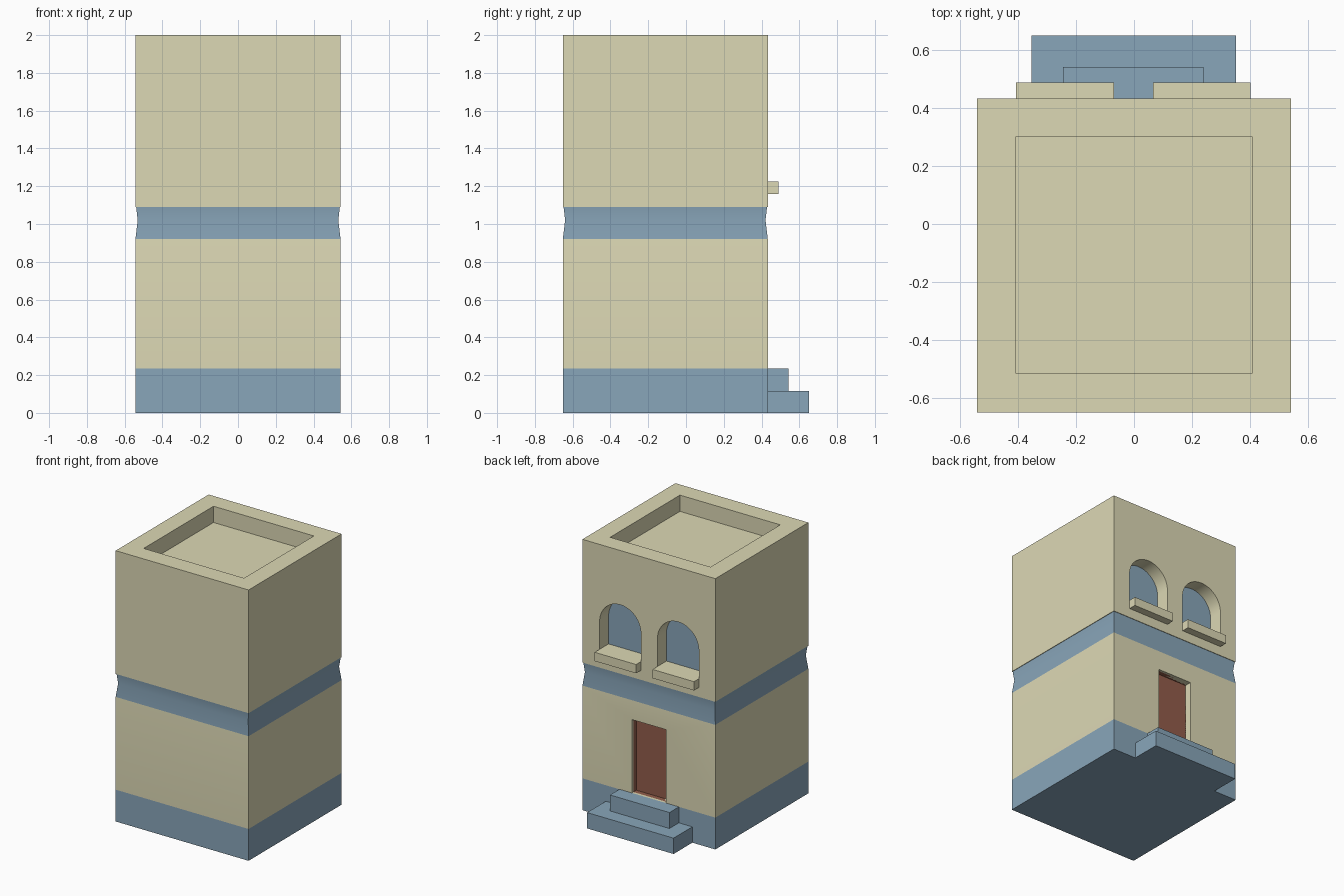
import bpy, bmesh
from math import pi, cos, sin, radians

if "Cube" in bpy.data.objects:
    bpy.data.objects.remove(bpy.data.objects["Cube"])

HALF, Y0, Y1 = 0.543, -0.652, 0.433      # wall limits
STEP_H, SILL_Z = 0.235, 1.225


def material(name, rgb):
    m = bpy.data.materials.new(name)
    m.diffuse_color = (*rgb, 1)
    m.use_nodes = True
    m.node_tree.nodes["Principled BSDF"].inputs["Base Color"].default_value = m.diffuse_color
    return m


STONE = material("cream_stone", (0.72, 0.69, 0.46))
BLUE = material("blue_stone", (0.25, 0.38, 0.49))
WOOD = material("brown_wood", (0.29, 0.11, 0.07))


def finish(name, bm, *mats):
    bmesh.ops.recalc_face_normals(bm, faces=bm.faces)
    me = bpy.data.meshes.new(name)
    bm.to_mesh(me)
    bm.free()
    for m in mats:
        me.materials.append(m)
    ob = bpy.data.objects.new(name, me)
    bpy.context.collection.objects.link(ob)
    return ob


def prism(name, outline, y0, y1, mat):
    """Extrude an x-z outline from y0 to y1 (a single face if equal)."""
    bm = bmesh.new()
    face = bm.faces.new([bm.verts.new((x, y0, z)) for x, z in outline])
    if y0 != y1:
        ext = bmesh.ops.extrude_face_region(bm, geom=[face])["geom"]
        bmesh.ops.translate(bm, vec=(0, y1 - y0, 0),
                            verts=[v for v in ext if isinstance(v, bmesh.types.BMVert)])
    return finish(name, bm, mat)


def box(name, x0, x1, y0, y1, z0, z1, mat):
    return prism(name, [(x0, z0), (x1, z0), (x1, z1), (x0, z1)], y0, y1, mat)


def arch(cx, r, z0, spring, n=32):
    arc = [(cx + r * cos(pi * i / n), spring + r * sin(pi * i / n)) for i in range(n + 1)]
    return [(cx - r, z0), (cx + r, z0)] + arc


# Tower walls: stacked rings (height, inset), one material per storey or band
rings = [(0, 0), (STEP_H, 0), (0.92, 0), (1.02, 0.012), (1.09, 0.004), (1.09, 0), (2, 0)]
band_mats = [1, 0, 1, 1, 0, 0]
bm = bmesh.new()
loops = []
for z, d in rings:
    a, f, b = HALF - d, Y0 + d, Y1 - d
    loops.append([bm.verts.new((x, y, z)) for x, y in ((-a, f), (a, f), (a, b), (-a, b))])
for lo, hi, m in zip(loops, loops[1:], band_mats):
    for i in range(4):
        j = (i + 1) % 4
        bm.faces.new((lo[i], lo[j], hi[j], hi[i])).material_index = m
bm.faces.new(loops[0]).material_index = 1
bm.faces.new(loops[-1])
tower = finish("tower", bm, STONE, BLUE)

# Recesses for roof, doorway and arched windows
cutters = [box("roof_cutter", -0.41, 0.41, -0.515, 0.30, 1.88, 2.2, STONE),
           box("door_cutter", -0.14, 0.14, Y1 - 0.1, Y1 + 0.2, STEP_H, 0.777, STONE)]
for side, cx in (("left", -0.239), ("right", 0.234)):
    shape = arch(cx, 0.169, SILL_Z, 1.43)
    cutters.append(prism(side + "_window_cutter", shape, Y1 - 0.108, Y1 + 0.2, STONE))
    prism(side + "_window_pane", shape, Y1 - 0.105, Y1 - 0.105, BLUE)
    box(side + "_window_sill", cx - 0.169, cx + 0.169, Y1, 0.49, 1.16, SILL_Z, STONE)

bpy.context.view_layer.objects.active = tower
tower.select_set(True)
for c in cutters:
    mod = tower.modifiers.new(c.name, 'BOOLEAN')
    mod.operation, mod.solver, mod.object = 'DIFFERENCE', 'EXACT', c
    bpy.ops.object.modifier_apply(modifier=mod.name)
    bpy.data.objects.remove(c)
bpy.ops.object.shade_smooth_by_angle(angle=radians(20))

# Door: a framed leaf with one sunken panel
bm = bmesh.new()
yd = Y1 - 0.018
leaf = bm.faces.new([bm.verts.new((x, yd, z)) for x, z in
                     ((0.14, STEP_H), (-0.14, STEP_H), (-0.14, 0.777), (0.14, 0.777))])
bmesh.ops.inset_region(bm, faces=[leaf], thickness=0.058)
ext = bmesh.ops.extrude_face_region(bm, geom=[leaf])["geom"]
bmesh.ops.translate(bm, vec=(0, -0.035, 0),
                    verts=[v for v in ext if isinstance(v, bmesh.types.BMVert)])
bmesh.ops.delete(bm, geom=[leaf], context='FACES_ONLY') if leaf.is_valid else None
finish("door", bm, WOOD)

# Entrance steps
box("lower_step", -0.355, 0.352, Y1, 0.652, 0, 0.117, BLUE)
box("upper_step", -0.245, 0.241, Y1, 0.543, 0.117, STEP_H, BLUE)
